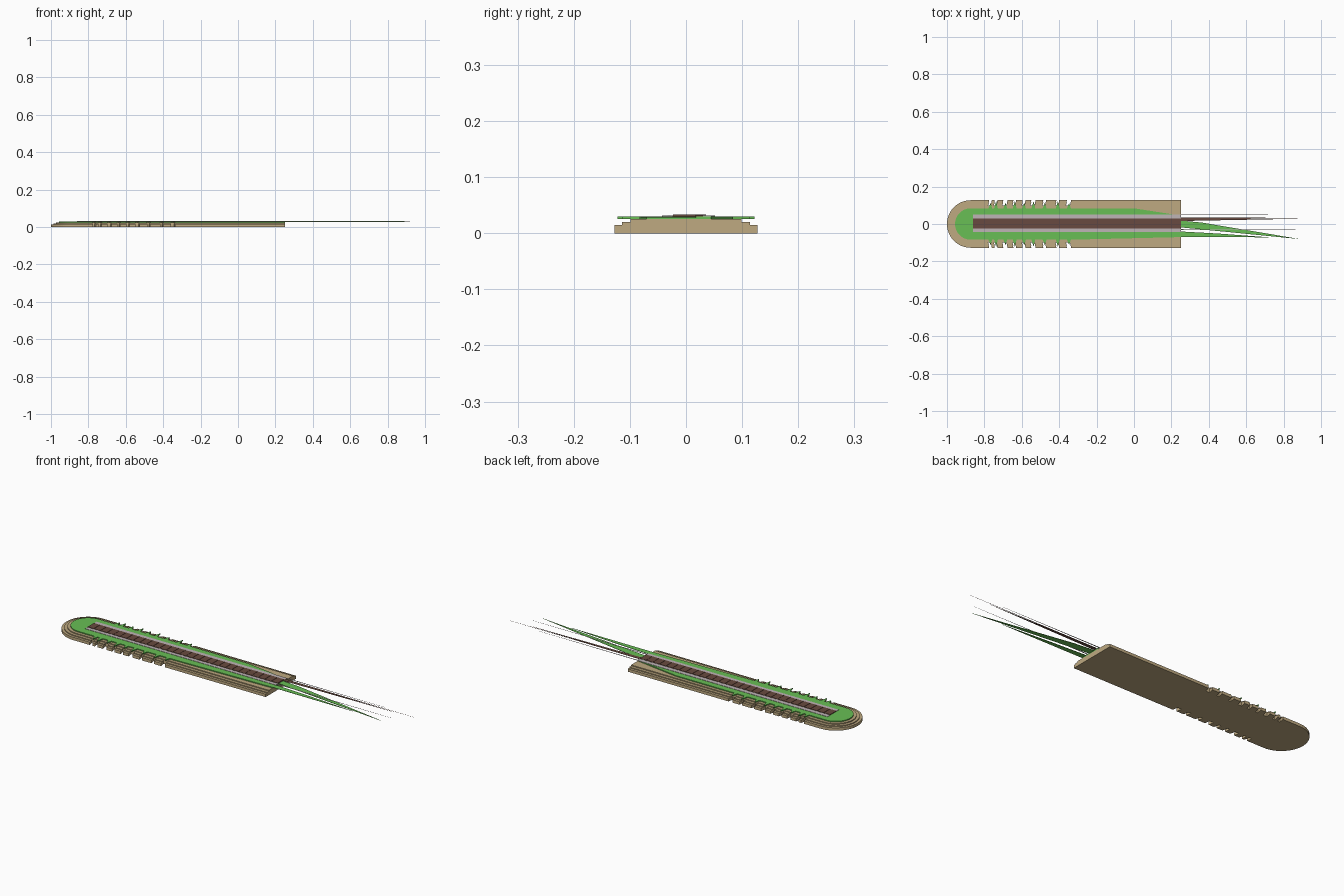
import bpy, bmesh, math

cube = bpy.data.objects.get("Cube")
if cube:
    bpy.data.objects.remove(cube)


def material(name, rgb):
    m = bpy.data.materials.new(name)
    m.use_nodes = True
    m.diffuse_color = (*rgb, 1)
    m.node_tree.nodes["Principled BSDF"].inputs["Base Color"].default_value = (*rgb, 1)
    return m


TAN = material("sandstone tan", (0.52, 0.40, 0.22))
GREEN = material("grass green", (0.14, 0.52, 0.09))
BROWN = material("timber brown", (0.14, 0.068, 0.05))
GREY = material("pale rail grey", (0.52, 0.46, 0.47))

END, CENTRE = 0.25, -0.873
NOTCHES = (-0.77, -0.74, -0.69, -0.64, -0.59, -0.54, -0.48, -0.41, -0.35)


def prism(name, outlines, z0, z1, mat):
    """Extrude one or more flat outlines into a single object."""
    bm = bmesh.new()
    for pts in outlines:
        low = [bm.verts.new((x, y, z0)) for x, y in pts]
        high = [bm.verts.new((x, y, z1)) for x, y in pts]
        bm.faces.new(low[::-1])
        bm.faces.new(high)
        for i in range(len(pts)):
            j = (i + 1) % len(pts)
            bm.faces.new((low[i], low[j], high[j], high[i]))
    bmesh.ops.recalc_face_normals(bm, faces=bm.faces)
    mesh = bpy.data.meshes.new(name)
    bm.to_mesh(mesh)
    bm.free()
    mesh.materials.append(mat)
    ob = bpy.data.objects.new(name, mesh)
    bpy.context.collection.objects.link(ob)
    return ob


def rect(x0, x1, y0, y1):
    return [(x0, y0), (x1, y0), (x1, y1), (x0, y1)]


def edge(r, feature):
    """Points of the long +y side, running from the open end to the round end."""
    pts = [(END, r)]
    for i, x in enumerate(reversed(NOTCHES)):
        if feature == "notch":
            w = 0.010 if i % 3 else 0.014
            pts += [(x + w, r), (x + w - 0.006, 0.099),
                    (x - w, 0.099), (x - w + 0.005, r)]
        elif feature == "tuft":
            pts += [(x + 0.012, r), (x + 0.003, 0.122 if i % 2 else 0.113),
                    (x - 0.008, r)]
    return pts


def stadium(r, feature=None):
    side = edge(r, feature)
    arc = [(CENTRE + r * math.cos(a), r * math.sin(a))
           for a in (math.pi / 2 + math.pi * i / 24 for i in range(25))]
    return side + arc + [(x, -y) for x, y in reversed(side)]


# Stepped stone embankment with notched sides
prism("lower_step", [stadium(0.127, "notch")], 0, 0.015, TAN)
prism("middle_step", [stadium(0.114, "notch")], 0.015, 0.020, TAN)
prism("upper_step", [stadium(0.099)], 0.015, 0.025, TAN)

# Grass top, narrowing on one side towards the open end
grass = stadium(0.084, "tuft")
grass[0] = (END, 0.045)
grass.insert(1, (0.0, 0.084))
grass[-1] = (END, -0.07)
prism("grass_top", [grass], 0.025, 0.030, GREEN)

# Track: pale rails beside a timber bed
prism("rails", [rect(-0.86, END, 0.030, 0.052),
                rect(-0.86, END, -0.043, -0.024)], 0.030, 0.0315, GREY)
prism("timber_bed", [rect(-0.86, END, -0.024, 0.030)], 0.030, 0.032, BROWN)
PITCH = 0.0383
prism("sleepers", [rect(-0.86 + i * PITCH, -0.86 + (i + 1) * PITCH - 0.003, -0.023, 0.029)
                   for i in range(29)], 0.032, 0.0335, BROWN)

# Long slivers trailing from the open end
prism("grass_slivers", [
    [(END, 0.018), (END, -0.018), (0.89, -0.081), (0.36, 0.008)],
    [(END, -0.04), (END, -0.07), (0.72, -0.071), (0.45, -0.051)],
], 0.0285, 0.030, GREEN)
prism("timber_slivers", [
    [(END, 0.034), (END, 0.016), (0.88, 0.028), (0.60, 0.031)],
    [(END, 0.036), (END, 0.031), (1.0, 0.035)],
], 0.0320, 0.0330, BROWN)
prism("rail_slivers", [
    [(END, 0.052), (END, 0.047), (0.82, 0.050)],
    [(END, -0.028), (END, -0.033), (0.92, -0.031)],
], 0.0305, 0.0315, GREY)
